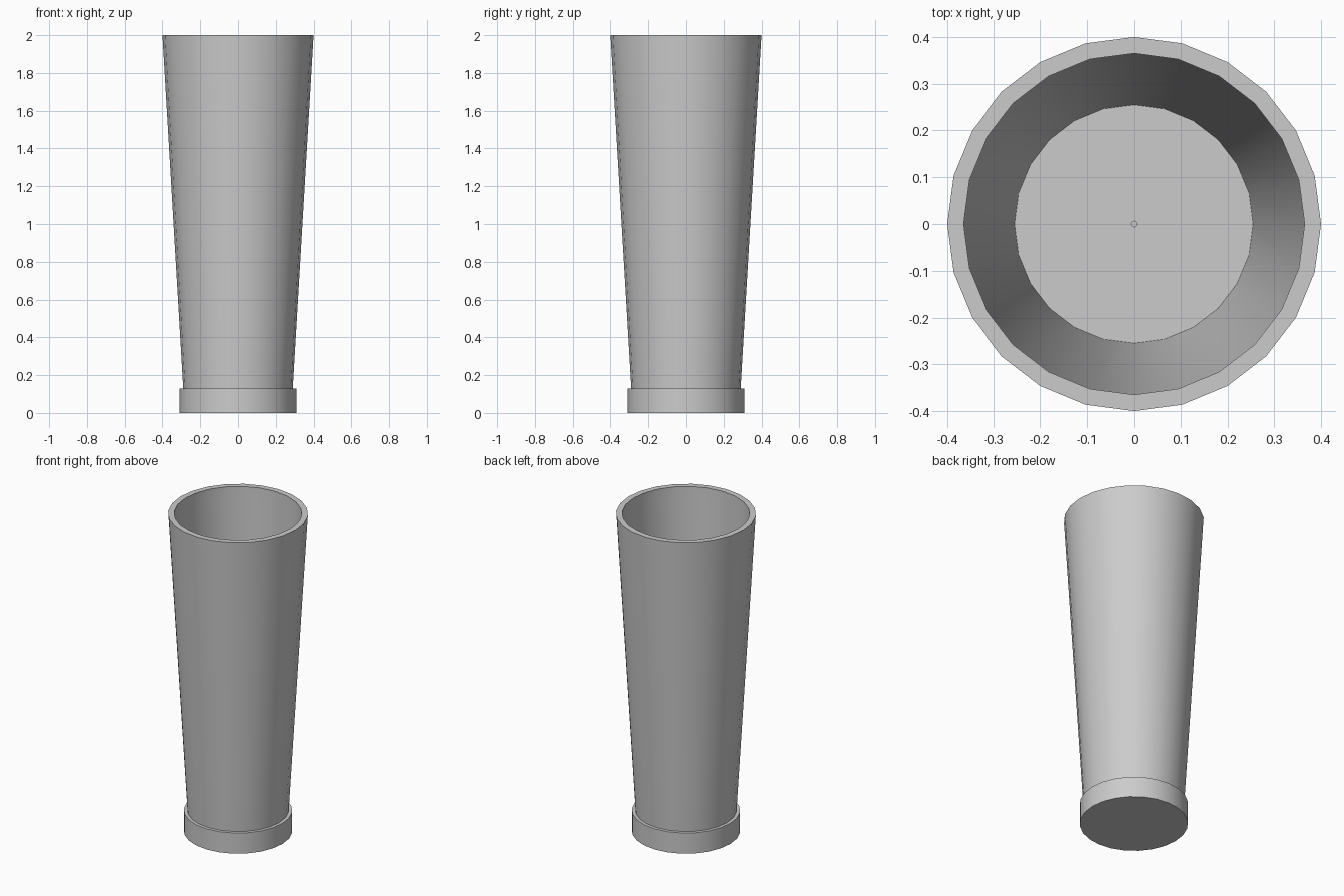
import bpy, bmesh, math

if "Cube" in bpy.data.objects:
    bpy.data.objects.remove(bpy.data.objects["Cube"])

SIDES = 24


def lathe(name, profile):
    """Revolve an (r, z) profile about z; r = 0 ends close to a point."""
    bm = bmesh.new()
    rings = []
    for r, z in profile:
        if r == 0:
            rings.append([bm.verts.new((0, 0, z))] * SIDES)
        else:
            rings.append([bm.verts.new((r * math.cos(2 * math.pi * i / SIDES),
                                        r * math.sin(2 * math.pi * i / SIDES), z))
                          for i in range(SIDES)])
    for a, b in zip(rings, rings[1:]):
        for i in range(SIDES):
            j = (i + 1) % SIDES
            bm.faces.new(list(dict.fromkeys((a[i], a[j], b[j], b[i]))))
    bmesh.ops.recalc_face_normals(bm, faces=bm.faces)
    mesh = bpy.data.meshes.new(name)
    bm.to_mesh(mesh)
    bm.free()
    obj = bpy.data.objects.new(name, mesh)
    bpy.context.collection.objects.link(obj)
    bpy.ops.object.select_all(action='DESELECT')
    obj.select_set(True)
    bpy.context.view_layer.objects.active = obj
    bpy.ops.object.shade_smooth_by_angle(angle=math.radians(30))
    return obj


# Tapered hollow tumbler: foot, outer wall, rim, inner wall, floor with pin dimple
lathe("tumbler", [
    (0, 0), (0.31, 0), (0.31, 0.13), (0.29, 0.13),
    (0.40, 2.0), (0.365, 2.0), (0.365, 1.98),
    (0.255, 0.13), (0.006, 0.13), (0.006, 0.125), (0, 0.125),
])
